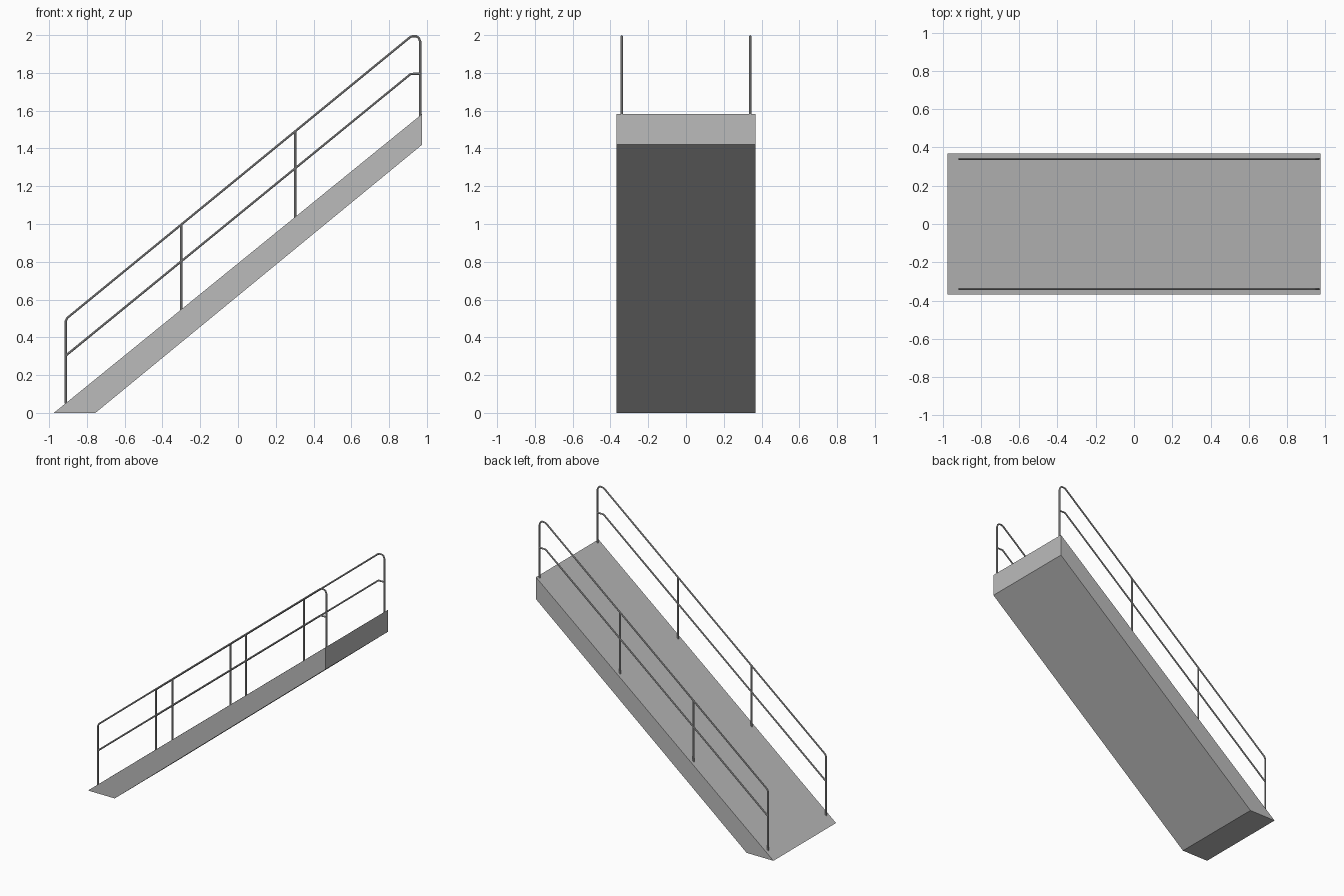
import bpy
import bmesh

cube = bpy.data.objects.get("Cube")
if cube:
    bpy.data.objects.remove(cube, do_unlink=True)

HALF_WIDTH = 0.367
RAIL_Y = 0.34
RADIUS = 0.006

grey = bpy.data.materials.new("plain_grey")
grey.use_nodes = True
colour = (0.5, 0.5, 0.5, 1)
grey.diffuse_color = colour
grey.node_tree.nodes["Principled BSDF"].inputs["Base Color"].default_value = colour


def add_object(name, mesh):
    mesh.materials.clear()
    mesh.materials.append(grey)
    obj = bpy.data.objects.new(name, mesh)
    bpy.context.collection.objects.link(obj)
    return obj


def extruded_profile(name, points, half):
    """Side profile in x and z, extruded across y."""
    bm = bmesh.new()
    face = bm.faces.new([bm.verts.new((x, -half, z)) for x, z in points])
    new = bmesh.ops.extrude_face_region(bm, geom=[face])["geom"]
    verts = [v for v in new if isinstance(v, bmesh.types.BMVert)]
    bmesh.ops.translate(bm, vec=(0, 2 * half, 0), verts=verts)
    bmesh.ops.recalc_face_normals(bm, faces=bm.faces)
    mesh = bpy.data.meshes.new(name)
    bm.to_mesh(mesh)
    bm.free()
    return add_object(name, mesh)


def tube(name, points, y):
    """Round bar along a path of x and z points."""
    curve = bpy.data.curves.new(name + "_path", "CURVE")
    curve.dimensions = "3D"
    curve.bevel_depth = RADIUS
    curve.bevel_resolution = 2
    curve.use_fill_caps = True
    spline = curve.splines.new("POLY")
    spline.points.add(len(points) - 1)
    for p, (x, z) in zip(spline.points, points):
        p.co = (x, y, z, 1)
    temp = bpy.data.objects.new(name + "_path", curve)
    bpy.context.collection.objects.link(temp)
    graph = bpy.context.evaluated_depsgraph_get()
    mesh = bpy.data.meshes.new_from_object(temp.evaluated_get(graph))
    bpy.data.objects.remove(temp, do_unlink=True)
    obj = add_object(name, mesh)
    bpy.ops.object.select_all(action="DESELECT")
    obj.select_set(True)
    bpy.context.view_layer.objects.active = obj
    bpy.ops.object.shade_smooth_by_angle()


# Solid sloping ramp with a level foot and an upright top end
extruded_profile("ramp", [(-0.975, 0), (-0.755, 0), (0.975, 1.42), (0.975, 1.583)], HALF_WIDTH)

# Matching railings on both sides
for side, y in (("left", RAIL_Y), ("right", -RAIL_Y)):
    # Handrail with its end posts in one bent bar
    tube(side + "_handrail",
         [(-0.912, 0.05), (-0.912, 0.485), (-0.905, 0.502), (0.912, 1.99),
          (0.925, 1.994), (0.945, 1.994), (0.957, 1.985), (0.965, 1.965), (0.965, 1.57)], y)
    tube(side + "_middle_rail", [(-0.912, 0.303), (0.915, 1.795), (0.965, 1.795)], y)
    # Upright posts between the ends
    for name, x, foot, head in (("lower", -0.3, 0.545, 0.997), ("upper", 0.303, 1.035, 1.491)):
        tube(f"{side}_{name}_post", [(x, foot), (x, head)], y)
